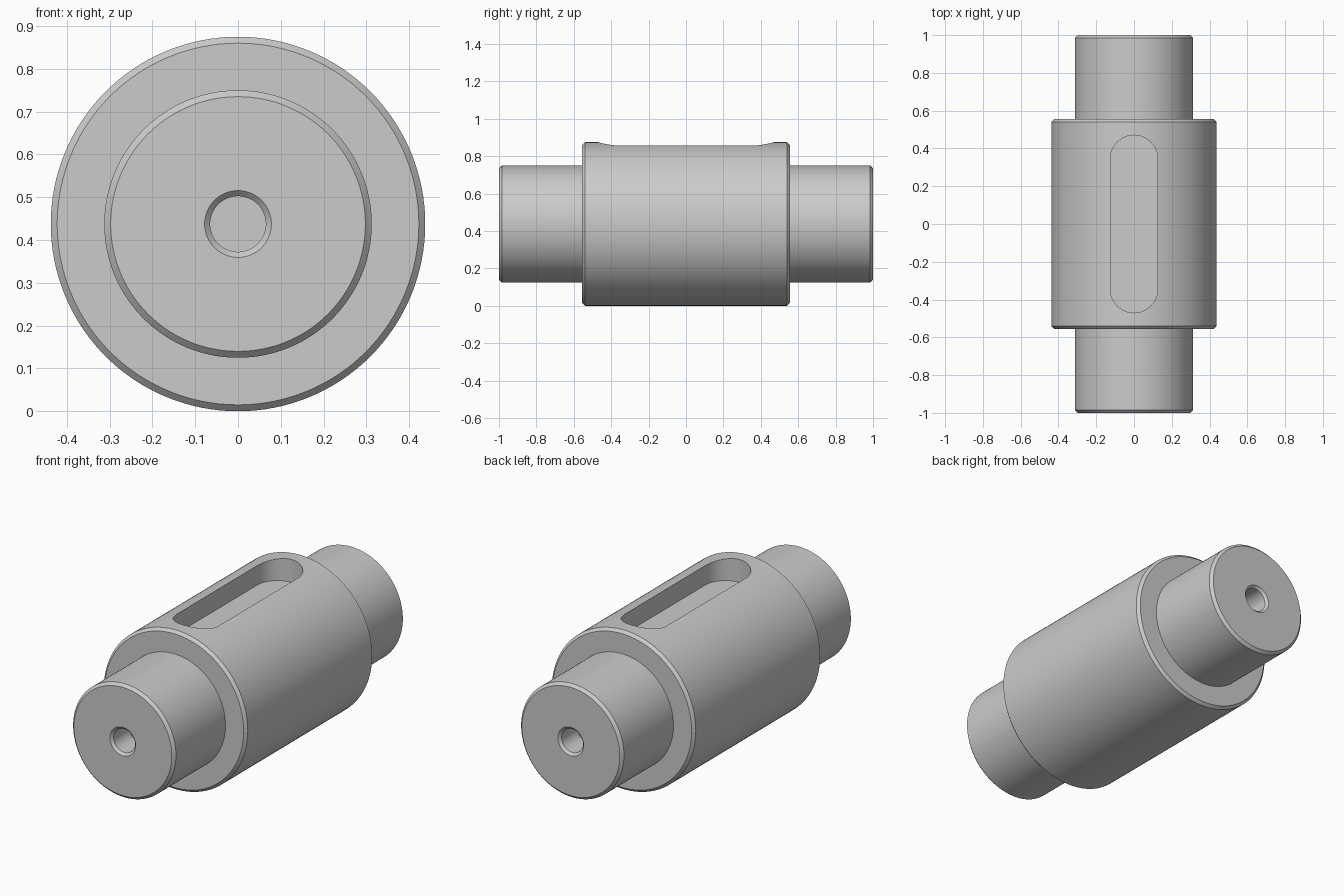
import bpy, bmesh, math
from mathutils import Matrix, Vector

if "Cube" in bpy.data.objects:
    bpy.data.objects.remove(bpy.data.objects["Cube"])

AXIS_Z = 0.4375      # height of the shaft axis
SEGS = 128
C = 0.015            # chamfer size


def make_object(name, bm):
    bmesh.ops.recalc_face_normals(bm, faces=bm.faces)
    mesh = bpy.data.meshes.new(name)
    bm.to_mesh(mesh)
    bm.free()
    obj = bpy.data.objects.new(name, mesh)
    bpy.context.collection.objects.link(obj)
    return obj


# Half profile (radius, y) from the blind centre hole out to the collar, then mirrored
half = [(0, 0.85), (0.065, 0.85), (0.065, 0.987), (0.078, 1.0),
        (0.3125 - C, 1.0), (0.3125, 1.0 - C), (0.3125, 0.555),
        (0.4375 - C, 0.555), (0.4375, 0.555 - C)]
profile = half + [(r, -y) for r, y in reversed(half)]

# Stepped shaft turned around the y axis
bm = bmesh.new()
verts = [bm.verts.new((0, y, AXIS_Z + r)) for r, y in profile]
edges = [bm.edges.new(pair) for pair in zip(verts, verts[1:])]
bmesh.ops.spin(bm, geom=verts + edges, cent=(0, 0, AXIS_Z), axis=(0, 1, 0),
               angle=math.tau, steps=SEGS, use_duplicate=False)
bmesh.ops.remove_doubles(bm, verts=bm.verts, dist=1e-5)
shaft = make_object("stepped_shaft", bm)

# Round-ended keyway cutter
R, HALF_STRAIGHT, FLOOR_Z = 0.125, 0.345, 0.75
bm = bmesh.new()
outline = []
for start, cy in ((0, HALF_STRAIGHT), (math.pi, -HALF_STRAIGHT)):
    for i in range(33):
        a = start + math.pi * i / 32
        outline.append(bm.verts.new((R * math.cos(a), cy + R * math.sin(a), FLOOR_Z)))
base = bm.faces.new(outline)
top = bmesh.ops.extrude_face_region(bm, geom=[base])
bmesh.ops.translate(bm, vec=(0, 0, 0.3),
                    verts=[v for v in top["geom"] if isinstance(v, bmesh.types.BMVert)])
cutter = make_object("keyway_cutter", bm)
cutter.hide_render = True

# Cut the keyway, then smooth the turned surfaces
cut = shaft.modifiers.new("keyway", 'BOOLEAN')
cut.operation = 'DIFFERENCE'
cut.solver = 'EXACT'
cut.object = cutter
bpy.context.view_layer.objects.active = shaft
shaft.select_set(True)
bpy.ops.object.modifier_apply(modifier=cut.name)
bpy.data.objects.remove(cutter)
bpy.ops.object.shade_smooth_by_angle(angle=math.radians(30))
